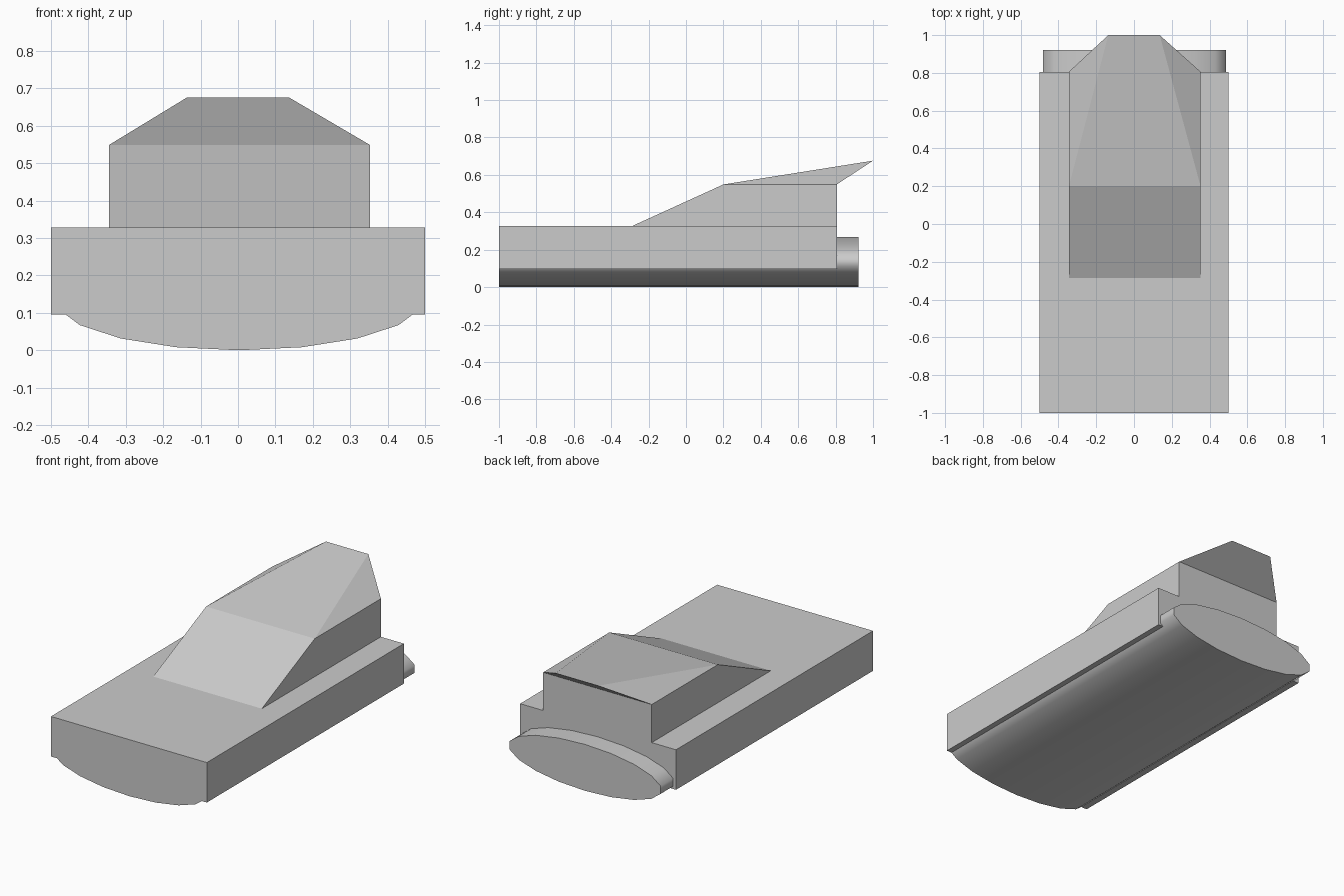
import bpy, bmesh, math

if "Cube" in bpy.data.objects:
    bpy.data.objects.remove(bpy.data.objects["Cube"])


def make_object(name, bm):
    bmesh.ops.recalc_face_normals(bm, faces=bm.faces)
    mesh = bpy.data.meshes.new(name)
    bm.to_mesh(mesh)
    bm.free()
    obj = bpy.data.objects.new(name, mesh)
    bpy.context.collection.objects.link(obj)
    return obj


def extrude_profile(name, points, y0, y1):
    """Extrude an (x, z) outline along y."""
    bm = bmesh.new()
    face = bm.faces.new([bm.verts.new((x, y0, z)) for x, z in points])
    res = bmesh.ops.extrude_face_region(bm, geom=[face], use_keep_orig=True)
    for v in res["geom"]:
        if isinstance(v, bmesh.types.BMVert):
            v.co.y = y1
    return make_object(name, bm)


BACK = 0.806
CX = 0.004

# Flat main body slab
extrude_profile("body_slab", [(-0.5, 0.096), (0.5, 0.096), (0.5, 0.328), (-0.5, 0.328)], -1.0, BACK)

# Flattened 18-sided hull cylinder, vertex at top and bottom
SIDES, RX, RZ = 18, 0.492, 0.1345
ring = [(0.003 + RX * math.sin(2 * math.pi * i / SIDES),
         0.1355 - RZ * math.cos(2 * math.pi * i / SIDES) - 0.001) for i in range(SIDES)]
hull = extrude_profile("lower_hull", ring, -1.0, 0.922)
bpy.context.view_layer.objects.active = hull
hull.select_set(True)
bpy.ops.object.shade_smooth_by_angle(angle=math.radians(60))
hull.select_set(False)

# Cabin: sloped windscreen, upright back, roof drawn out to a narrow raised tail
bm = bmesh.new()
W, T = 0.3485, 0.136
stations = [(W, -0.285, 0.328), (W, 0.2, 0.549), (T, 1.0, 0.676),
            (W, BACK, 0.549), (W, BACK, 0.328)]
left, right = ([bm.verts.new((CX * (w / W) * (w == W) + s * w, y, z)) for w, y, z in stations]
               for s in (-1, 1))
for i in range(5):
    j = (i + 1) % 5
    bm.faces.new((left[i], left[j], right[j], right[i]))
for side in (left, right):
    bm.faces.new((side[0], side[1], side[3], side[4]))
    bm.faces.new((side[1], side[2], side[3]))
make_object("cabin", bm)
